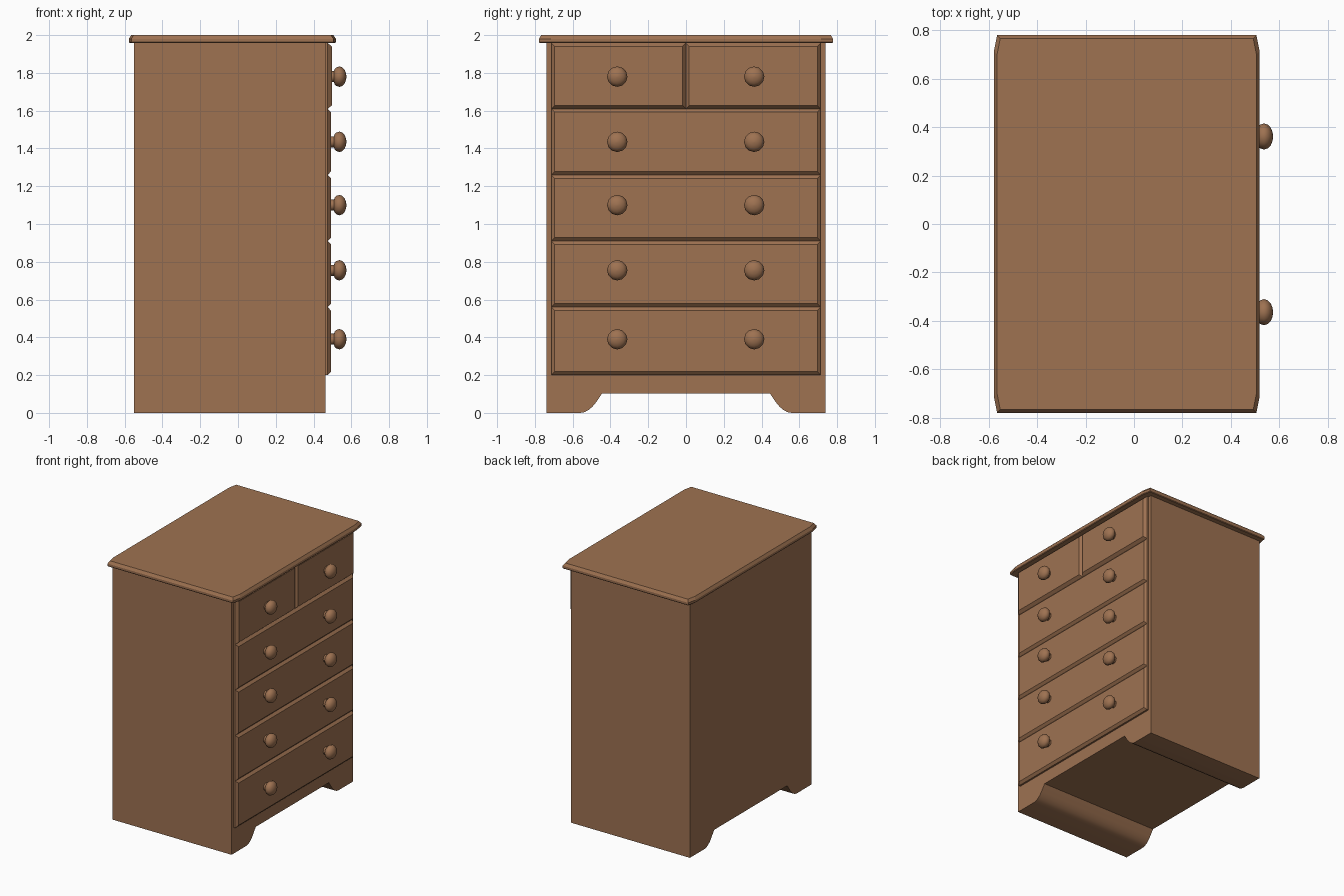
import bpy, bmesh, math

if "Cube" in bpy.data.objects:
    bpy.data.objects.remove(bpy.data.objects["Cube"])

wood = bpy.data.materials.new("warm brown wood")
wood.diffuse_color = (0.342, 0.168, 0.083, 1)
wood.use_nodes = True
wood.node_tree.nodes["Principled BSDF"].inputs["Base Color"].default_value = wood.diffuse_color


def make(name, bm, smooth=False):
    bmesh.ops.recalc_face_normals(bm, faces=bm.faces)
    me = bpy.data.meshes.new(name)
    bm.to_mesh(me)
    bm.free()
    ob = bpy.data.objects.new(name, me)
    bpy.context.collection.objects.link(ob)
    me.materials.append(wood)
    if smooth:
        bpy.ops.object.select_all(action='DESELECT')
        ob.select_set(True)
        bpy.context.view_layer.objects.active = ob
        bpy.ops.object.shade_smooth_by_angle(angle=math.radians(35))
    return ob


def loft(name, rings, smooth=False):
    """Skin a list of matching point rings and cap both ends."""
    bm = bmesh.new()
    loops = [[bm.verts.new(p) for p in r] for r in rings]
    for a, b in zip(loops, loops[1:]):
        for i in range(len(a)):
            j = (i + 1) % len(a)
            bm.faces.new((a[i], a[j], b[j], b[i]))
    bm.faces.new(loops[0])
    bm.faces.new(loops[-1])
    return make(name, bm, smooth)


# Carcass: side profile with bracket feet, extruded through the full depth
foot = [(0.56, 0), (0.537, 0.004), (0.515, 0.016), (0.495, 0.033),
        (0.477, 0.055), (0.444, 0.103)]
half = [(0.738, 1.96), (0.738, 0)] + foot
profile = half + [(-y, z) for y, z in reversed(half)]
loft("carcass", [[(x, y, z) for y, z in profile] for x in (-0.55, 0.462)], True)


# Top board with clipped corners and bevelled edge
def board_ring(inset, z):
    x0, x1, y = -0.578 + inset, 0.518 - inset, 0.779 - inset
    cx, cy = 0.013, 0.065
    pts = [(x0 + cx, -y), (x1 - cx, -y), (x1, -y + cy), (x1, y - cy),
           (x1 - cx, y), (x0 + cx, y), (x0, y - cy), (x0, -y + cy)]
    return [(px, py, z) for px, py in pts]


loft("top_board", [board_ring(0.004, 1.958), board_ring(0, 1.963),
                   board_ring(0, 1.98), board_ring(0.013, 2.0)])


# Drawer fronts with bevelled borders
def drawer(name, y0, y1, z0, z1, face):
    def ring(x, i):
        return [(x, y0 + i, z0 + i), (x, y1 - i, z0 + i),
                (x, y1 - i, z1 - i), (x, y0 + i, z1 - i)]
    loft(name, [ring(0.45, 0), ring(0.475, 0), ring(face, 0.018)])


levels = [0.2, 0.56, 0.91, 1.26, 1.61]
for k in range(4):
    drawer(f"wide_drawer_{k + 1}", -0.713, 0.713, levels[k], levels[k + 1], 0.492)
drawer("small_drawer_left", -0.713, -0.001, 1.61, 1.958, 0.497)
drawer("small_drawer_right", -0.001, 0.713, 1.61, 1.958, 0.497)

# Knobs: turned profile (x, radius) around the x axis
turned = [(0.485, 0.029), (0.508, 0.029), (0.512, 0.040), (0.521, 0.049),
          (0.537, 0.054), (0.552, 0.049), (0.564, 0.037), (0.571, 0.020), (0.574, 0.004)]
N = 12
for row, z in enumerate((0.39, 0.755, 1.10, 1.435, 1.78)):
    for side, y in (("left", -0.364), ("right", 0.361)):
        loft(f"knob_{side}_{row + 1}",
             [[(x, y + r * math.cos(2 * math.pi * i / N), z + r * math.sin(2 * math.pi * i / N))
               for i in range(N)] for x, r in turned], True)
